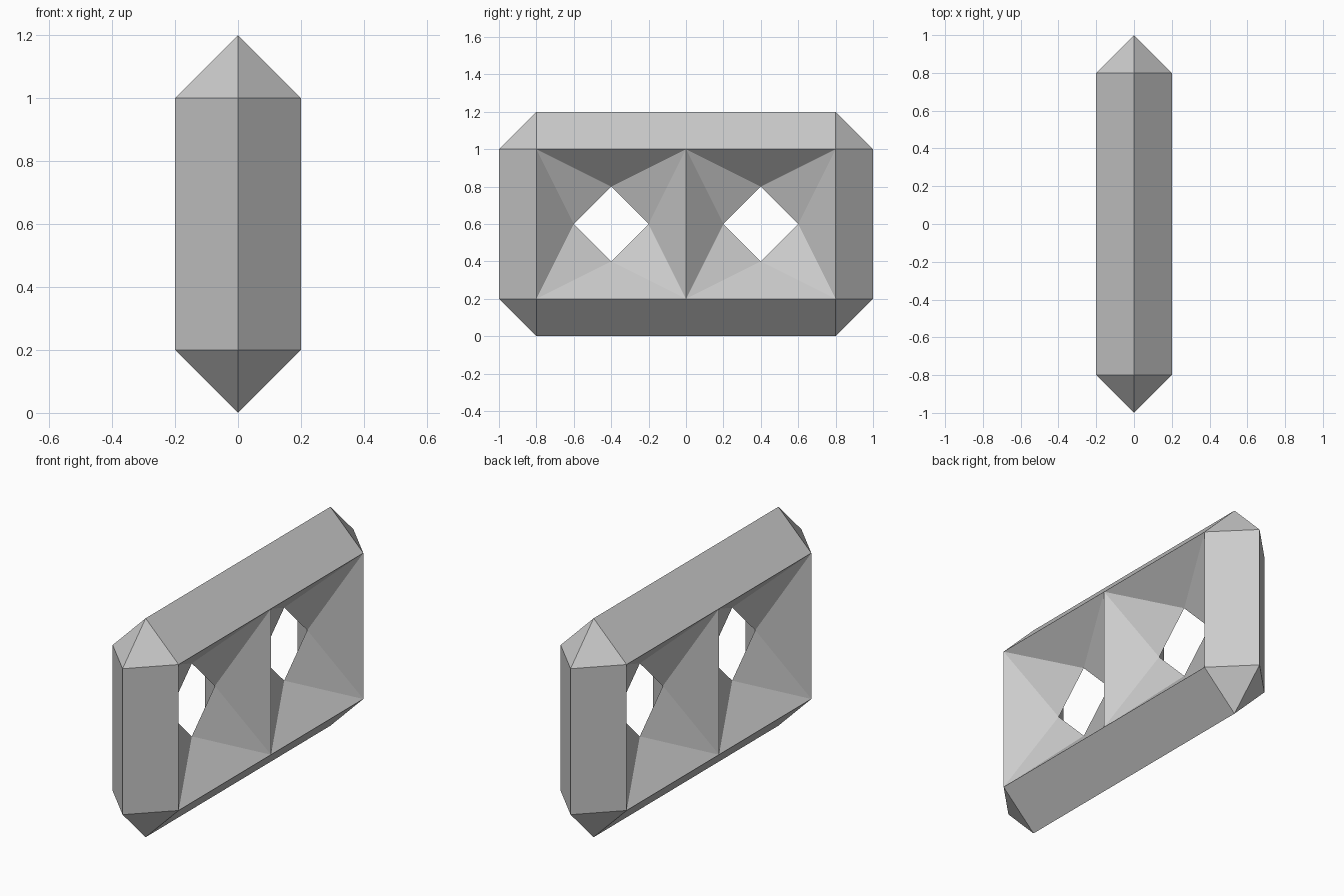
import bpy, bmesh

if "Cube" in bpy.data.objects:
    bpy.data.objects.remove(bpy.data.objects["Cube"])

D, ZC = 0.2, 0.6          # bar half thickness, centre height
bm = bmesh.new()


def face(*pts):
    bm.faces.new([bm.verts.new(p) for p in pts])


def window(side, yc):
    # rectangular rim tapering in to a diamond hole on the middle plane
    rim = [(side * D, yc + a * 0.4, ZC + b * 0.4)
           for a, b in ((-1, -1), (1, -1), (1, 1), (-1, 1))]
    hole = [(0, yc + a * D, ZC + b * D)
            for a, b in ((0, -1), (1, 0), (0, 1), (-1, 0))]
    for i in range(4):
        j = (i + 1) % 4
        face(rim[i], rim[j], hole[i])
        face(rim[j], hole[j], hole[i])


for side in (-1, 1):
    x = side * D
    for s in (-1, 1):
        window(side, s * 0.4)
        # long bevel along top / bottom
        z, zo = ZC + s * 0.4, ZC + s * 0.6
        face((x, -0.8, z), (x, 0, z), (x, 0.8, z), (0, 0.8, zo), (0, -0.8, zo))
        # upright bevel at the front / back end
        face((x, s * 0.8, 0.2), (x, s * 0.8, 1), (0, s, 1), (0, s, 0.2))
        # corner triangles
        for e in (-1, 1):
            face((x, e * 0.8, z), (0, e * 0.8, zo), (0, e, z))

bmesh.ops.remove_doubles(bm, verts=bm.verts, dist=1e-4)
bmesh.ops.recalc_face_normals(bm, faces=bm.faces)

mesh = bpy.data.meshes.new("double_window_frame")
bm.to_mesh(mesh)
bm.free()
frame = bpy.data.objects.new("double_window_frame", mesh)
bpy.context.collection.objects.link(frame)
